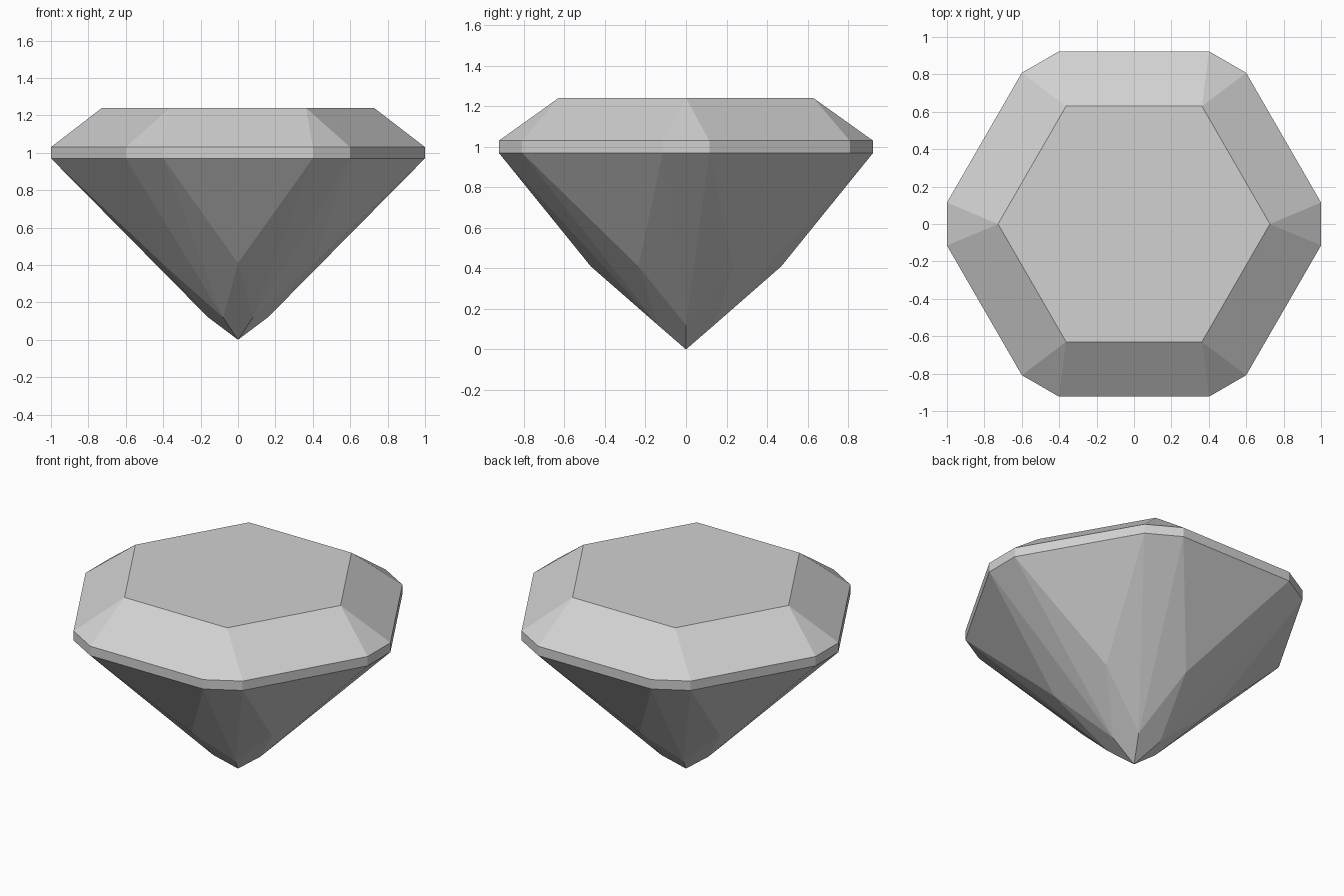
import bpy
import bmesh
from math import radians, cos, sin

default = bpy.data.objects.get("Cube")
if default:
    bpy.data.objects.remove(default)

# Single pale grey material
grey = bpy.data.materials.new("pale_grey")
grey.use_nodes = True
colour = (0.64, 0.64, 0.64, 1)
grey.diffuse_color = colour
grey.node_tree.nodes["Principled BSDF"].inputs["Base Color"].default_value = colour

SIDES = 6
STEP = 360 / SIDES
bm = bmesh.new()


def point(radius, angle, z):
    a = radians(angle)
    return bm.verts.new((radius * cos(a), radius * sin(a), z))


def ring(radius, offset, z):
    return [point(radius, i * STEP + offset, z) for i in range(SIDES)]


# Rings: "start" and "end" are the two ends of each short girdle edge
CUT = 6.56
GIRDLE = 1.0066
table = ring(0.727, 0, 1.24)
top_start, top_end = ring(GIRDLE, -CUT, 1.03), ring(GIRDLE, CUT, 1.03)
low_start, low_end = ring(GIRDLE, -CUT, 0.97), ring(GIRDLE, CUT, 0.97)
facet_tip = ring(0.47, STEP / 2, 0.41)
lower = ring(0.16, 0, 0.12)
culet = point(0, 0, 0)

bm.faces.new(table)
for i in range(SIDES):
    j = (i + 1) % SIDES
    # Crown: corner triangle and main facet
    bm.faces.new((table[i], top_start[i], top_end[i]))
    bm.faces.new((table[i], top_end[i], top_start[j], table[j]))
    # Girdle: short and long band
    bm.faces.new((top_start[i], low_start[i], low_end[i], top_end[i]))
    bm.faces.new((top_end[i], low_end[i], low_start[j], top_start[j]))
    # Pavilion: corner sliver, main triangle and its two flanks
    bm.faces.new((low_start[i], lower[i], low_end[i]))
    bm.faces.new((low_end[i], facet_tip[i], low_start[j]))
    bm.faces.new((low_end[i], lower[i], facet_tip[i]))
    bm.faces.new((low_start[j], facet_tip[i], lower[j]))
    # Pavilion: kite down to the point
    bm.faces.new((facet_tip[i], lower[i], culet, lower[j]))

bmesh.ops.recalc_face_normals(bm, faces=bm.faces[:])
mesh = bpy.data.meshes.new("cut_gem")
bm.to_mesh(mesh)
bm.free()
mesh.materials.append(grey)
bpy.context.collection.objects.link(bpy.data.objects.new("cut_gem", mesh))
